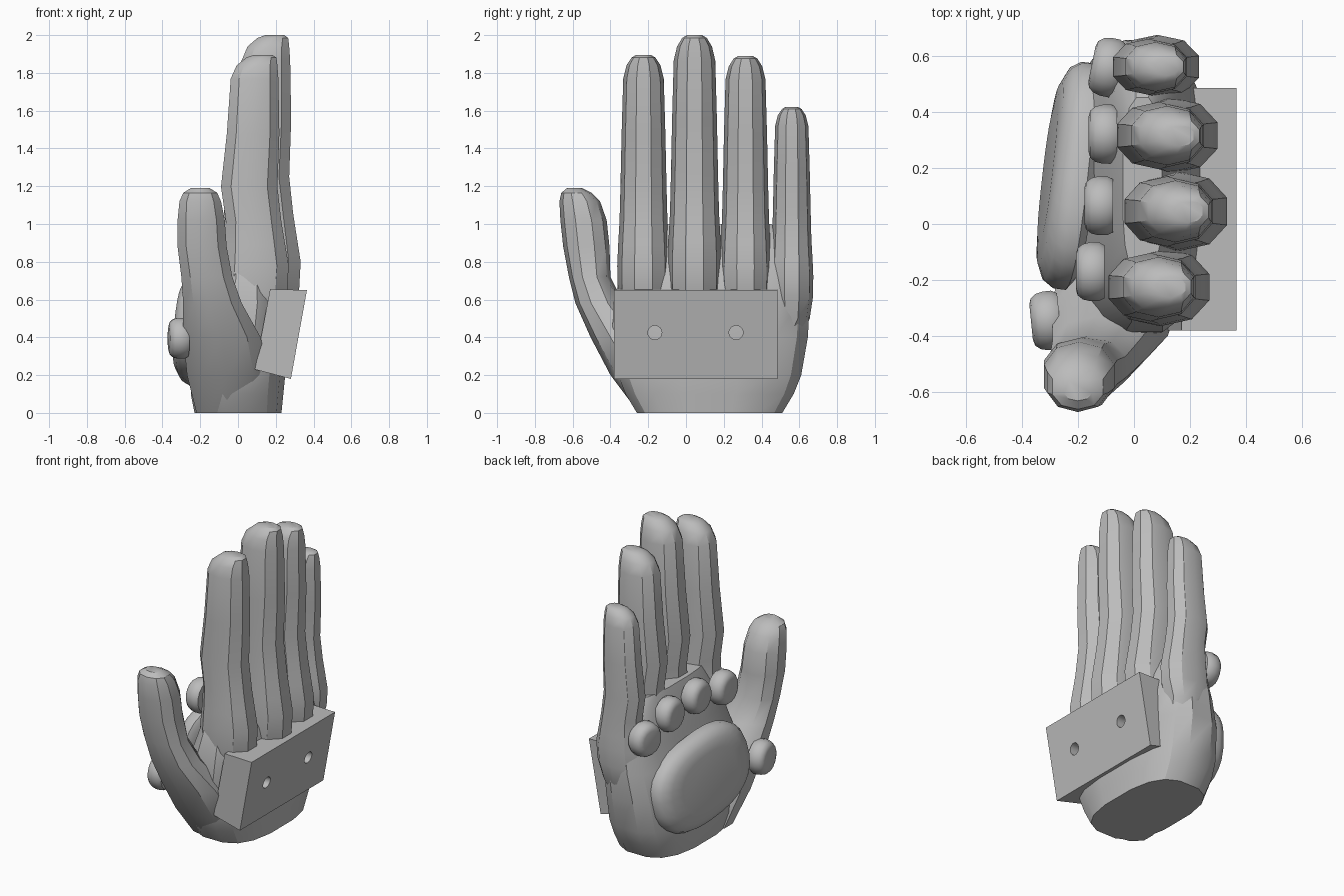
import bpy, bmesh, math
from mathutils import Matrix, Vector

cube = bpy.data.objects.get("Cube")
if cube:
    bpy.data.objects.remove(cube, do_unlink=True)

grey = bpy.data.materials.new("plain grey")
grey.use_nodes = True
GREY = (0.5, 0.5, 0.5, 1)
grey.diffuse_color = GREY
grey.node_tree.nodes["Principled BSDF"].inputs["Base Color"].default_value = GREY


def finish(name, bm, angle=30):
    bmesh.ops.recalc_face_normals(bm, faces=bm.faces)
    mesh = bpy.data.meshes.new(name)
    bm.to_mesh(mesh)
    bm.free()
    mesh.materials.append(grey)
    obj = bpy.data.objects.new(name, mesh)
    bpy.context.collection.objects.link(obj)
    bpy.ops.object.select_all(action="DESELECT")
    obj.select_set(True)
    bpy.context.view_layer.objects.active = obj
    if angle:
        bpy.ops.object.shade_smooth_by_angle(angle=math.radians(angle))
    return obj


def loft(name, sections, sides, power=1.0, matrix=Matrix(), angle=30):
    """Skin rounded rings given as (x_min, x_max, y_min, y_max, z)."""
    bm = bmesh.new()
    rings = []
    corners = [2 * math.pi * (i + 0.5) / sides for i in range(sides)]
    outline = [(math.copysign(abs(math.cos(a)) ** power, math.cos(a)),
                math.copysign(abs(math.sin(a)) ** power, math.sin(a))) for a in corners]
    grow_x = max(p[0] for p in outline)
    grow_y = max(p[1] for p in outline)
    for x0, x1, y0, y1, z in sections:
        rings.append([bm.verts.new(matrix @ Vector((
            (x0 + x1 + (x1 - x0) * px / grow_x) / 2,
            (y0 + y1 + (y1 - y0) * py / grow_y) / 2, z))) for px, py in outline])
    for low, high in zip(rings, rings[1:]):
        for i in range(sides):
            j = (i + 1) % sides
            bm.faces.new((low[i], low[j], high[j], high[i]))
    bm.faces.new(rings[0][::-1])
    bm.faces.new(rings[-1])
    return finish(name, bm, angle)


# Palm with a flat cut wrist
loft("palm", [
    (-.23, .23, -.26, .51, 0),
    (-.25, .24, -.32, .57, .1),
    (-.25, .25, -.36, .61, .2),
    (-.23, .25, -.39, .645, .4),
    (-.18, .25, -.385, .655, .58),
    (-.13, .22, -.35, .645, .72),
    (-.09, .15, -.29, .6, .88),
    (-.04, .1, -.18, .45, 1),
], 16, 0.72)

# Four fingers share one side profile: (height fraction, front x, back x, width)
FINGER = [
    (0, -.07, .21, .95), (.1, -.09, .25, 1.12), (.2, -.08, .258, 1.14),
    (.28, -.07, .24, 1.1), (.37, -.065, .22, 1.04), (.5, -.09, .2, 1),
    (.7, -.06, .21, .95), (.91, -.04, .205, .88), (.96, -.01, .2, .74),
    (.99, .04, .195, .52), (1, .08, .175, .32),
]
FINGERS = [  # name, root y, y, top, x shift, half width, depth scale
    ("index_finger", -.1, -.225, 1.895, .005, .122, 1.03),
    ("middle_finger", .05, .045, 2.0, .065, .125, 1.05),
    ("ring_finger", .22, .315, 1.89, .035, .12, 1.03),
    ("little_finger", .46, .56, 1.62, -.005, .1, .88),
]
for name, root, y, top, shift, half, depth in FINGERS:
    mid = .08 + shift
    rings = [(mid - .18, mid + .06, root - half * .6, root + half * .6, .25)]
    for t, a, b, w in FINGER:
        rings.append((mid + (a - .08) * depth, mid + (b - .08) * depth,
                      y - half * w, y + half * w, .5 + t * (top - .5)))
    loft(name, rings, 10, .92, angle=33)

# Thumb growing out of the wrist and leaning away from the palm
loft("thumb", [
    (-.22, .1, -.25, .0, 0),
    (-.27, .16, -.4, -.05, .2),
    (-.29, .12, -.505, -.18, .4),
    (-.29, .02, -.585, -.33, .58),
    (-.30, -.03, -.62, -.4, .72),
    (-.32, -.06, -.65, -.405, .88),
    (-.32, -.07, -.665, -.42, 1.02),
    (-.31, -.09, -.67, -.455, 1.12),
    (-.29, -.11, -.66, -.5, 1.165),
    (-.25, -.15, -.63, -.55, 1.19),
], 10, .9, angle=33)

# Soft domed pads on the palm side: (radius fraction, height fraction)
DOME = [(.9, 0), (1, .2), (1, .5), (.94, .76), (.8, .94), (.6, 1)]


def pad(name, base, ry, rz, thick, turn=0, tilt=0, roll=0, sides=16, power=1.0):
    matrix = (Matrix.Translation(base) @ Matrix.Rotation(turn, 4, "Z")
              @ Matrix.Rotation(tilt, 4, "Y") @ Matrix.Rotation(roll, 4, "X")
              @ Matrix.Rotation(-math.pi / 2, 4, "Y"))
    loft(name, [(-rz * r, rz * r, -ry * r, ry * r, thick * h) for r, h in DOME],
         sides, power, matrix, 40)


pad("palm_pad", (-.165, .165, .43), .405, .28, .145, -.13, .1, -.2, 28, .8)
for name, x, y, z, turn in [
    ("little_finger_pad", -.05, .55, .8, -.2),
    ("ring_finger_pad", -.06, .32, .875, 0),
    ("middle_finger_pad", -.075, .065, .9, 0),
    ("index_finger_pad", -.105, -.17, .875, 0),
    ("thumb_pad", -.265, -.34, .395, .1),
]:
    pad(name, (x, y, z), .105, .108, .102, turn)

# Slanted mounting block on the back of the hand
bm = bmesh.new()
profile = [(.09, .23), (.28, .18), (.365, .65), (.17, .655)]
face = bm.faces.new([bm.verts.new((x, -.38, z)) for x, z in profile])
side = bmesh.ops.extrude_face_region(bm, geom=[face])
bmesh.ops.translate(bm, vec=(0, .865, 0),
                    verts=[v for v in side["geom"] if isinstance(v, bmesh.types.BMVert)])
block = finish("mounting_block", bm, 0)

# Two round screw holes
bm = bmesh.new()
for y in (-.165, .265):
    bmesh.ops.create_cone(
        bm, cap_ends=True, segments=24, radius1=.037, radius2=.037, depth=.24,
        matrix=Matrix.Translation((.32, y, .425)) @ Matrix.Rotation(math.pi / 2, 4, "Y"))
cutter = finish("hole_cutter", bm, 0)
cutter.hide_render = True
cut = block.modifiers.new("holes", "BOOLEAN")
cut.operation = "DIFFERENCE"
cut.solver = "EXACT"
cut.object = cutter
bpy.ops.object.select_all(action="DESELECT")
block.select_set(True)
bpy.context.view_layer.objects.active = block
bpy.ops.object.modifier_apply(modifier=cut.name)
bpy.data.objects.remove(cutter, do_unlink=True)
bpy.ops.object.shade_smooth_by_angle(angle=math.radians(30))
